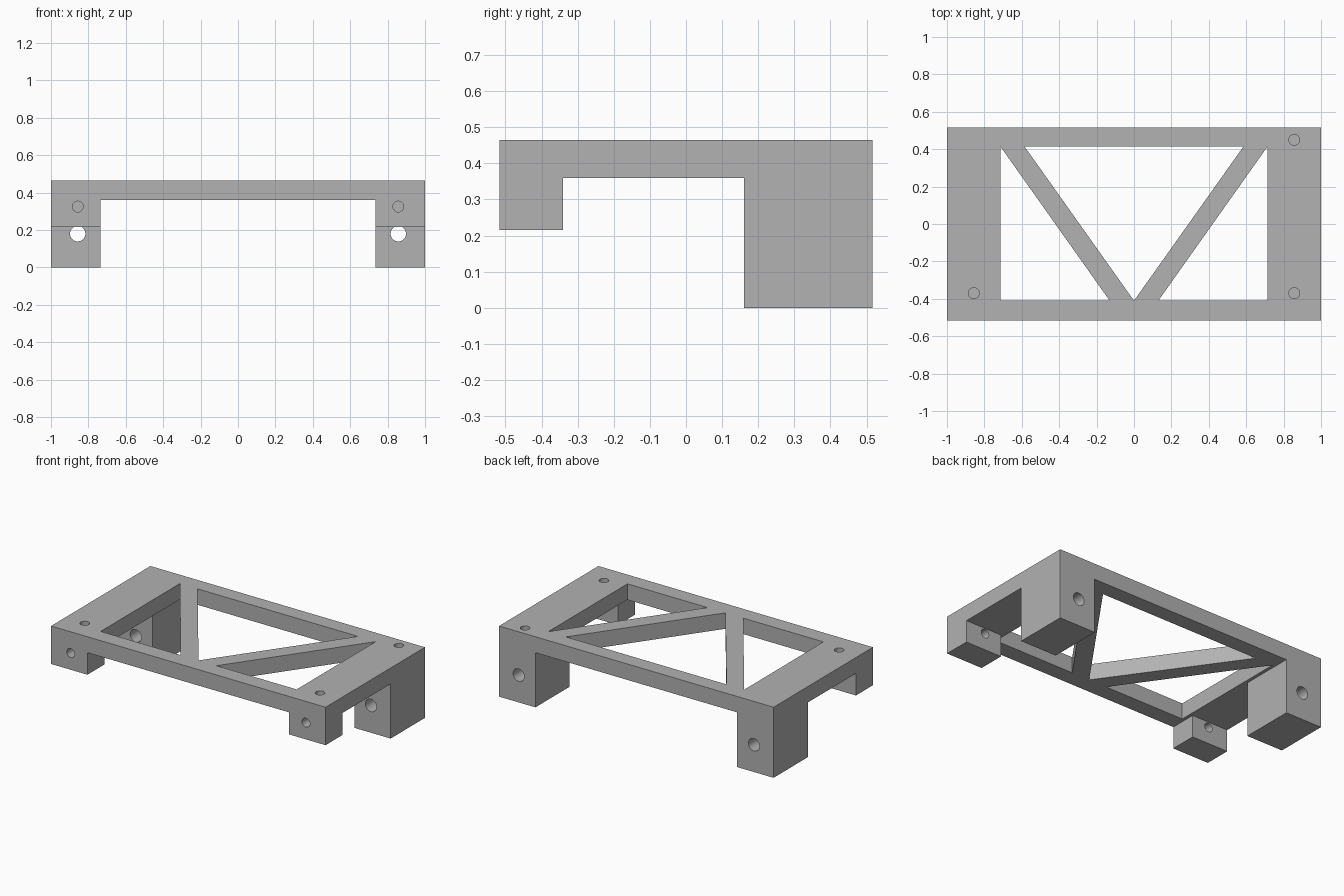
import bpy, bmesh
from mathutils import Vector

default = bpy.data.objects.get("Cube")
if default:
    bpy.data.objects.remove(default, do_unlink=True)

grey = bpy.data.materials.new("plain grey")
grey.use_nodes = True
colour = (0.445, 0.445, 0.445, 1)
grey.diffuse_color = colour
grey.node_tree.nodes["Principled BSDF"].inputs["Base Color"].default_value = colour

TOP, UNDER, FOOT = 0.465, 0.36, 0.215
FRONT, BACK = -0.517, 0.517
HOLE_X = 0.857


def prism(name, points, shift):
    """Extrude a closed outline of 3D points along a vector."""
    bm = bmesh.new()
    face = bm.faces.new([bm.verts.new(p) for p in points])
    moved = bmesh.ops.extrude_face_region(bm, geom=[face])["geom"]
    verts = [v for v in moved if isinstance(v, bmesh.types.BMVert)]
    bmesh.ops.translate(bm, verts=verts, vec=shift)
    bmesh.ops.recalc_face_normals(bm, faces=bm.faces)
    mesh = bpy.data.meshes.new(name)
    bm.to_mesh(mesh)
    bm.free()
    mesh.materials.append(grey)
    ob = bpy.data.objects.new(name, mesh)
    bpy.context.collection.objects.link(ob)
    return ob


def drill(start, end, radius):
    """Round cutter between two points."""
    a, b = Vector(start), Vector(end)
    bpy.ops.mesh.primitive_cylinder_add(vertices=32, radius=radius, depth=(b - a).length,
                                        location=(a + b) / 2)
    ob = bpy.context.object
    ob.name = "hole_cutter"
    ob.rotation_euler = (b - a).to_track_quat('Z', 'Y').to_euler()
    ob.data.materials.append(grey)
    return ob


# Side profile of the bracket: short front feet, tall back legs
profile = [(FRONT, FOOT), (-0.34, FOOT), (-0.34, UNDER), (0.16, UNDER),
           (0.16, 0), (BACK, 0), (BACK, TOP), (FRONT, TOP)]
body = prism("bracket_body", [(-1, y, z) for y, z in profile], (2, 0, 0))

# Channel between the left and right legs
w = 0.735
cutters = [prism("channel_cutter", [(-w, -1, -1), (w, -1, -1), (w, -1, UNDER), (-w, -1, UNDER)],
                 (0, 2, 0))]

# Triangular windows that leave a V of two braces
windows = [[(-0.585, 0.414), (0.585, 0.414), (0, -0.41)]]
for s in (-1, 1):
    windows.append([(s * 0.714, 0.414), (s * 0.714, -0.41), (s * 0.13, -0.41)])
for outline in windows:
    cutters.append(prism("window_cutter", [(x, y, 0.3) for x, y in outline], (0, 0, 0.3)))

# Through holes in feet and legs, blind holes in the top
for s in (-1, 1):
    x = s * HOLE_X
    cutters.append(drill((x, -0.6, 0.325), (x, -0.25, 0.325), 0.029))
    cutters.append(drill((x, 0.1, 0.18), (x, 0.6, 0.18), 0.041))
for x, y in ((-HOLE_X, -0.37), (HOLE_X, -0.37), (HOLE_X, 0.45)):
    cutters.append(drill((x, y, 0.365), (x, y, 0.6), 0.029))

for cutter in cutters:
    cutter.hide_render = True
    mod = body.modifiers.new("cut", 'BOOLEAN')
    mod.operation = 'DIFFERENCE'
    mod.solver = 'EXACT'
    mod.object = cutter

# Bake the cuts and drop the cutters
bpy.ops.object.select_all(action='DESELECT')
body.select_set(True)
bpy.context.view_layer.objects.active = body
for mod in list(body.modifiers):
    bpy.ops.object.modifier_apply(modifier=mod.name)
for cutter in cutters:
    bpy.data.objects.remove(cutter, do_unlink=True)
bpy.ops.object.shade_smooth_by_angle(angle=0.52)
